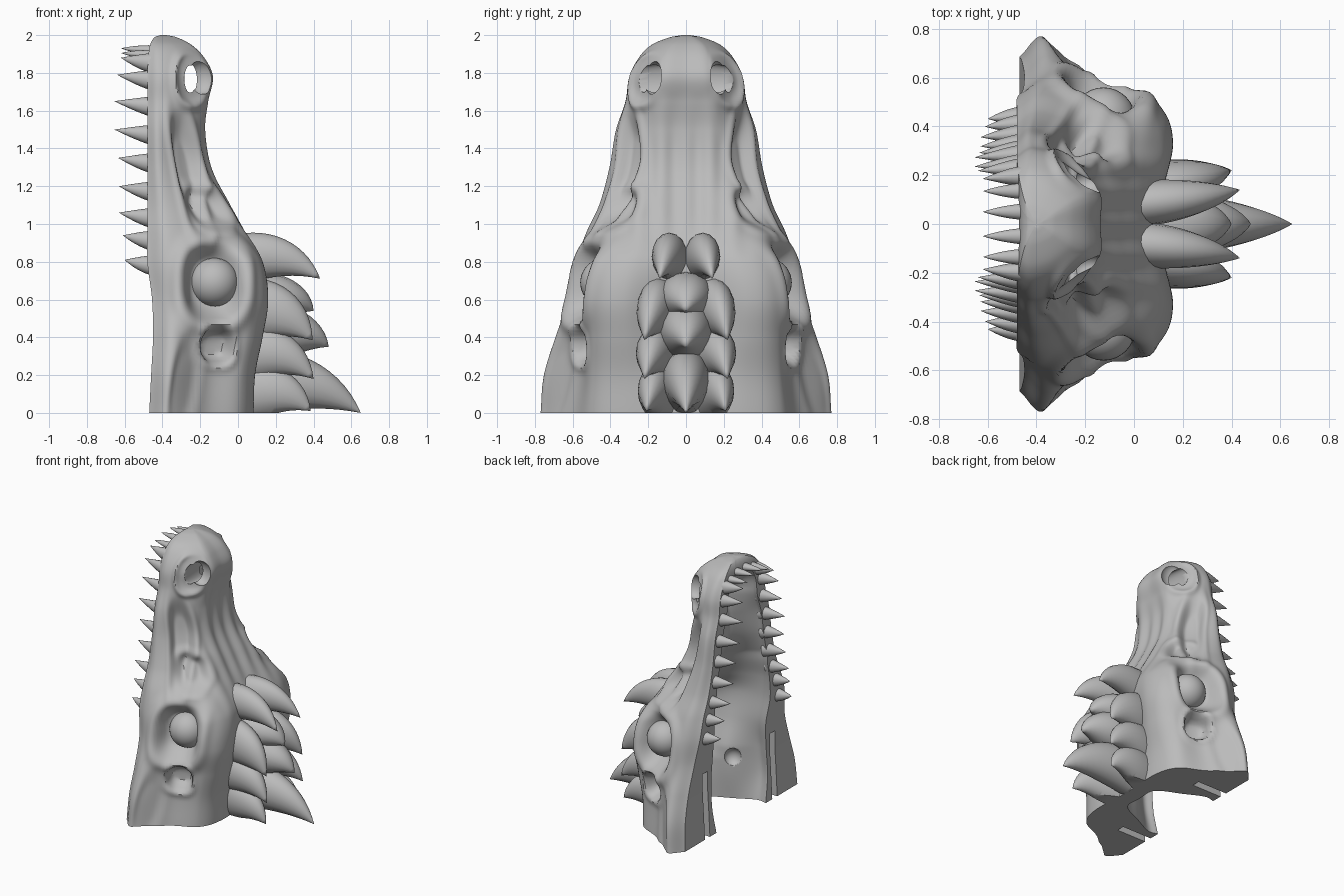
import bpy, bmesh, math
from mathutils import Vector

if "Cube" in bpy.data.objects:
    bpy.data.objects.remove(bpy.data.objects["Cube"])

GREY = (0.5, 0.5, 0.5, 1)
bone = bpy.data.materials.new("bone grey")
bone.use_nodes = True
bone.diffuse_color = GREY
bone.node_tree.nodes["Principled BSDF"].inputs["Base Color"].default_value = GREY


def finish(bm, name, angle=40):
    bmesh.ops.recalc_face_normals(bm, faces=bm.faces[:])
    mesh = bpy.data.meshes.new(name)
    bm.to_mesh(mesh)
    bm.free()
    obj = bpy.data.objects.new(name, mesh)
    bpy.context.collection.objects.link(obj)
    mesh.materials.append(bone)
    smooth(obj, angle)
    return obj


def smooth(obj, angle):
    bpy.ops.object.select_all(action='DESELECT')
    obj.select_set(True)
    bpy.context.view_layer.objects.active = obj
    bpy.ops.object.shade_smooth_by_angle(angle=math.radians(angle))


# Skull stations: height, jaw width, cheek width, crown width, jaw x, crown x
STATIONS = [
    (0, .77, .60, .50, -.47, .08), (.2, .75, .57, .49, -.46, .09),
    (.4, .69, .55, .49, -.45, .13), (.6, .62, .55, .50, -.455, .16),
    (.8, .58, .53, .46, -.48, .13), (.95, .53, .47, .36, -.48, .04),
    (1.1, .46, .40, .29, -.48, -.05), (1.3, .405, .34, .24, -.48, -.15),
    (1.5, .37, .31, .22, -.48, -.18), (1.65, .32, .27, .19, -.48, -.16),
    (1.78, .30, .26, .17, -.48, -.135), (1.88, .25, .22, .15, -.475, -.18),
    (1.95, .18, .16, .11, -.465, -.25), (1.99, .08, .07, .05, -.44, -.33),
    (2, .02, .02, .01, -.41, -.38)]

# Side pits: x, z, x radius, z radius, lean, depth, rim height
PITS = [(-.13, .69, .13, .17, 0, .10, .025), (-.11, .36, .07, .085, 0, .08, .012),
        (-.255, 1.27, .055, .27, -.2, .055, .01), (-.15, 1.08, .07, .09, -.4, .04, .01),
        (-.25, 1.77, .06, .10, 0, .01, .02), (-.28, .15, .07, .25, .15, .02, 0)]


def station(z):
    """Smoothly interpolated skull measures at height z."""
    i = max(k for k in range(len(STATIONS) - 1) if STATIONS[k][0] <= z)
    a, b = STATIONS[i], STATIONS[i + 1]
    p, n = STATIONS[max(i - 1, 0)], STATIONS[min(i + 2, len(STATIONS) - 1)]
    d = b[0] - a[0]
    t = (z - a[0]) / d
    out = []
    for k in range(1, 6):
        m0 = (b[k] - p[k]) / (b[0] - p[0]) * d
        m1 = (n[k] - a[k]) / (n[0] - a[0]) * d
        out.append((2*t**3 - 3*t**2 + 1) * a[k] + (t**3 - 2*t**2 + t) * m0
                   + (3*t**2 - 2*t**3) * b[k] + (t**3 - t**2) * m1)
    return out


def half_arch(w, wm, wt, low, top, count, dip=0, edge=.97):
    """Half cross-section from jaw edge to crown, as (x, y) points."""
    h = top - low
    c = [Vector(p) for p in ((low, w * edge), (low + .2*h, w), (low + .55*h, wm),
                             (low + .88*h, wt), (low + h, wt * .65),
                             (low + h * (.99 - dip), 0))]
    c = [c[0] * 2 - c[1]] + c + [Vector((c[4].x, -c[4].y))]
    pts = []
    for j in range(count + 1):
        u = min(j / count * 5, 4.9999)
        i, t = int(u), u - int(u)
        p0, p1, p2, p3 = c[i:i + 4]
        pts.append(.5 * (2*p1 + (p2 - p0)*t + (2*p0 - 5*p1 + 4*p2 - p3)*t*t
                         + (3*p1 - p0 - 3*p2 + p3)*t**3))
    pts[-1].y = 0
    return pts


def clamp(v):
    return min(max(v, 0), 1)


def relief(x, y, z):
    """Sculpted height of the skull surface: pits, rims and snout ridges."""
    out = 0
    side = clamp((y - .12) / .1)
    for cx, cz, rx, rz, lean, depth, rim in PITS:
        dx = abs(x - cx - lean * (z - cz)) / rx
        d = (dx**2.6 + (abs(z - cz) / rz)**2.6)**(1 / 2.6)
        f = clamp((1.3 - d) / .7)
        out += side * (rim * math.exp(-((d - 1.45) / .25)**2) - depth * f*f*(3 - 2*f))
    fade = clamp((1.7 - z) / .3) * clamp((z - .8) / .25) * clamp((x + .28) / .1)
    return out + .007 * fade * math.cos(y * 50)


def mirrored(half):
    return [(p.x, p.y) for p in half] + [(p.x, -p.y) for p in half[-2::-1]]


# Skull: outer arch and mouth cavity lofted as one closed loop
bm = bmesh.new()
rows, N = 150, 64
previous = None
for r in range(rows + 1):
    z = 2 * (1 - (1 - r / rows)**1.4)
    w, wm, wt, low, top = station(z)
    dip = .13 * math.exp(-((z - .5) / .3)**2)
    flat = half_arch(w, wm, wt, low, top, N, dip, .89)
    outer = []
    for j, p in enumerate(flat):
        tangent = flat[min(j + 1, N)] - flat[max(j - 1, 0)]
        normal = Vector((-tangent.y, tangent.x)).normalized() if j < N else Vector((1, 0))
        q = p + normal * relief(p.x, p.y, z) * min(1, (2 - z) / .1)
        outer.append(Vector((q.x, max(q.y, 0) if j < N else 0)))
    # walls thicken towards the neck
    thick = .13 + .33 * max(0, 1 - z / 1.15)
    k = clamp((1.9 - z) / .2)**.5
    inner = half_arch(max(w - thick, w * .4), max(wm - thick * .95, wm * .4),
                      max(wt - thick * .85, wt * .35), low,
                      low + max((top - .13 - low) * k, .002), N)
    loop = mirrored(outer) + mirrored(inner)[::-1]
    ring = [bm.verts.new((x, y, z)) for x, y in loop]
    if previous:
        for i in range(len(ring)):
            n = (i + 1) % len(ring)
            bm.faces.new((previous[i], previous[n], ring[n], ring[i]))
    else:
        bm.faces.new(ring)
    previous = ring
bm.faces.new(previous)
skull = finish(bm, "skull")


# Cutters: nostrils, jaw slots and hinge sockets
def cut(obj, centre, size, box=False):
    cb = bmesh.new()
    if box:
        bmesh.ops.create_cube(cb, size=2)
    else:
        bmesh.ops.create_uvsphere(cb, u_segments=32, v_segments=20, radius=1)
    for v in cb.verts:
        v.co = Vector([c + s * a for c, s, a in zip(centre, size, v.co)])
    cutter = finish(cb, "cutter")
    cutter.hide_render = True
    mod = obj.modifiers.new("cut", 'BOOLEAN')
    mod.operation, mod.solver, mod.object = 'DIFFERENCE', 'EXACT', cutter
    bpy.context.view_layer.objects.active = obj
    bpy.ops.object.modifier_apply(modifier=mod.name)
    bpy.data.objects.remove(cutter)


cut(skull, (-.255, 0, 1.765), (.04, .36, .09))
for s in (-1, 1):
    cut(skull, (-.195, s * .175, 1.775), (.08, .06, .09))
    cut(skull, (-.37, s * .41, .2), (.15, .03, .3), box=True)
    cut(skull, (-.25, s * .22, .32), (.07, .06, .07))
smooth(skull, 72)


def horn(bm, root, bend, tip, width, thick, power, rings=14, sides=16):
    """Tapered curved spike with an oval section."""
    a, b, c = Vector(root), Vector(bend), Vector(tip)
    last = None
    for i in range(rings):
        t = i / rings
        p = a * (1-t)**2 + b * 2*t*(1-t) + c * t*t
        along = ((b - a) * (1-t) + (c - b) * t).normalized()
        across = (Vector((0, 1, 0)) - along * along.y).normalized()
        up = along.cross(across)
        f = 1 - t**power
        ring = [bm.verts.new(p + (across * width * math.cos(g) + up * thick * math.sin(g)) * f)
                for g in (math.tau * k / sides for k in range(sides))]
        if last:
            for k in range(sides):
                n = (k + 1) % sides
                bm.faces.new((last[k], last[n], ring[n], ring[k]))
        else:
            bm.faces.new(ring)
        last = ring
    point = bm.verts.new(c)
    for k in range(sides):
        bm.faces.new((last[k], last[(k + 1) % sides], point))


# Teeth along both jaw edges and across the snout tip
bm = bmesh.new()
for s in (-1, 1):
    for z, tip in ((.80, -.60), (.93, -.61), (1.05, -.63), (1.19, -.63), (1.34, -.635),
                   (1.49, -.655), (1.64, -.655), (1.78, -.64), (1.87, -.62)):
        y = s * station(z)[0] * .76
        horn(bm, (-.44, y, z - .02), (-.53, y, z - .01), (tip, y - s * .01, z + .01),
             .045, .055, 1.4, 8, 12)
    for y, z in ((.05, 1.925), (.135, 1.9)):
        horn(bm, (-.42, s * y, z - .01), (-.54, s * y, z), (-.62, s * y, z + .005),
             .035, .03, 1.6, 8, 12)
finish(bm, "teeth", 60)

# Eyes
for s, name in ((1, "left_eye"), (-1, "right_eye")):
    bm = bmesh.new()
    bmesh.ops.create_uvsphere(bm, u_segments=32, v_segments=20, radius=.13)
    bmesh.ops.translate(bm, verts=bm.verts[:], vec=(-.125, s * .43, .69))
    finish(bm, name)


# Crest spikes, sliced flat at the neck
def crest(name, spikes):
    for i, spike in enumerate(spikes):
        bm = bmesh.new()
        horn(bm, *spike, 2.2)
        geom = bm.verts[:] + bm.edges[:] + bm.faces[:]
        sliced = bmesh.ops.bisect_plane(bm, geom=geom, plane_co=(0, 0, 0),
                                        plane_no=(0, 0, 1), clear_inner=True)
        edges = [e for e in sliced["geom_cut"] if isinstance(e, bmesh.types.BMEdge)]
        if edges:
            bmesh.ops.contextual_create(bm, geom=edges)
        finish(bm, f"{name}_{i + 1}")


crest("centre_spike", [
    ((.02, 0, .60), (.29, 0, .64), (.40, 0, .54), .15, .14),
    ((.02, 0, .42), (.34, 0, .47), (.48, 0, .35), .15, .16),
    ((.02, 0, .16), (.38, 0, .22), (.65, 0, 0), .13, .17)])
for s, side in ((1, "left"), (-1, "right")):
    crest(side + "_spike", [
        ((-.02, s * .08, .81), (.24, s * .10, .88), (.435, s * .14, .71), .095, .13),
        ((.02, s * .13, .54), (.24, s * .18, .58), (.395, s * .22, .385), .11, .17),
        ((.02, s * .14, .30), (.24, s * .18, .37), (.40, s * .22, .18), .11, .15),
        ((.02, s * .14, .10), (.24, s * .18, .16), (.385, s * .21, .01), .10, .15)])
